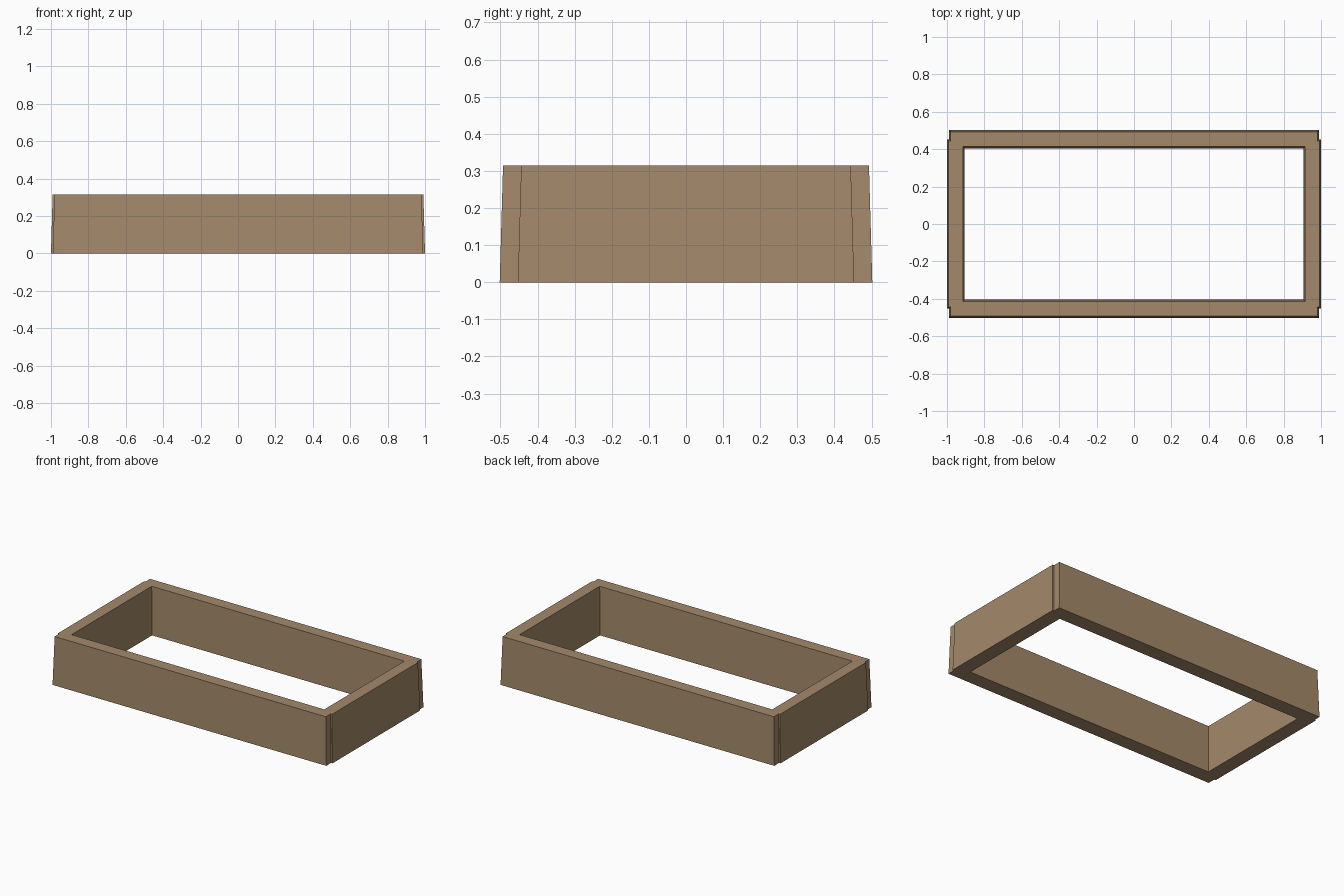
import bpy, bmesh

if "Cube" in bpy.data.objects:
    bpy.data.objects.remove(bpy.data.objects["Cube"])

HEIGHT = 0.315

# Outline corners: long walls slightly inset in x, short walls proud of them
def outer_outline(taper):
    lx, ly = 0.99 - taper, 0.502 - taper    # long-wall ends
    sx, sy = 1.0 - taper, 0.453 - taper     # short-wall faces
    quarter = [(sx, sy), (lx, sy), (lx, ly)]
    pts = []
    for mx, my in ((1, 1), (-1, 1), (-1, -1), (1, -1)):
        q = quarter if mx * my > 0 else quarter[::-1]
        pts += [(mx * x, my * y) for x, y in q]
    return pts

def inner_outline(taper):
    x, y = 0.905 + taper, 0.405 + taper
    return [(x, y), (-x, y), (-x, -y), (x, -y)]

bm = bmesh.new()
caps = {0: [], 1: []}

# Outer and inner wall faces, both thinning toward the top
for outline in (outer_outline, inner_outline):
    loops = [[bm.verts.new((x, y, z)) for x, y in outline(t)]
             for t, z in ((0.0, 0.0), (0.009, HEIGHT))]
    n = len(loops[0])
    for i in range(n):
        j = (i + 1) % n
        bm.faces.new((loops[0][i], loops[0][j], loops[1][j], loops[1][i]))
        for k in (0, 1):
            caps[k].append(bm.edges.get((loops[k][i], loops[k][j])))

# Flat rims at top and bottom
for edges in caps.values():
    bmesh.ops.triangle_fill(bm, edges=edges, use_beauty=True)
bmesh.ops.recalc_face_normals(bm, faces=bm.faces)

mesh = bpy.data.meshes.new("planter_frame")
bm.to_mesh(mesh)
bm.free()
frame = bpy.data.objects.new("planter_frame", mesh)
bpy.context.collection.objects.link(frame)

# Wood colour
wood = bpy.data.materials.new("wood")
wood.diffuse_color = (0.37, 0.25, 0.145, 1)
wood.use_nodes = True
wood.node_tree.nodes["Principled BSDF"].inputs["Base Color"].default_value = wood.diffuse_color
mesh.materials.append(wood)
